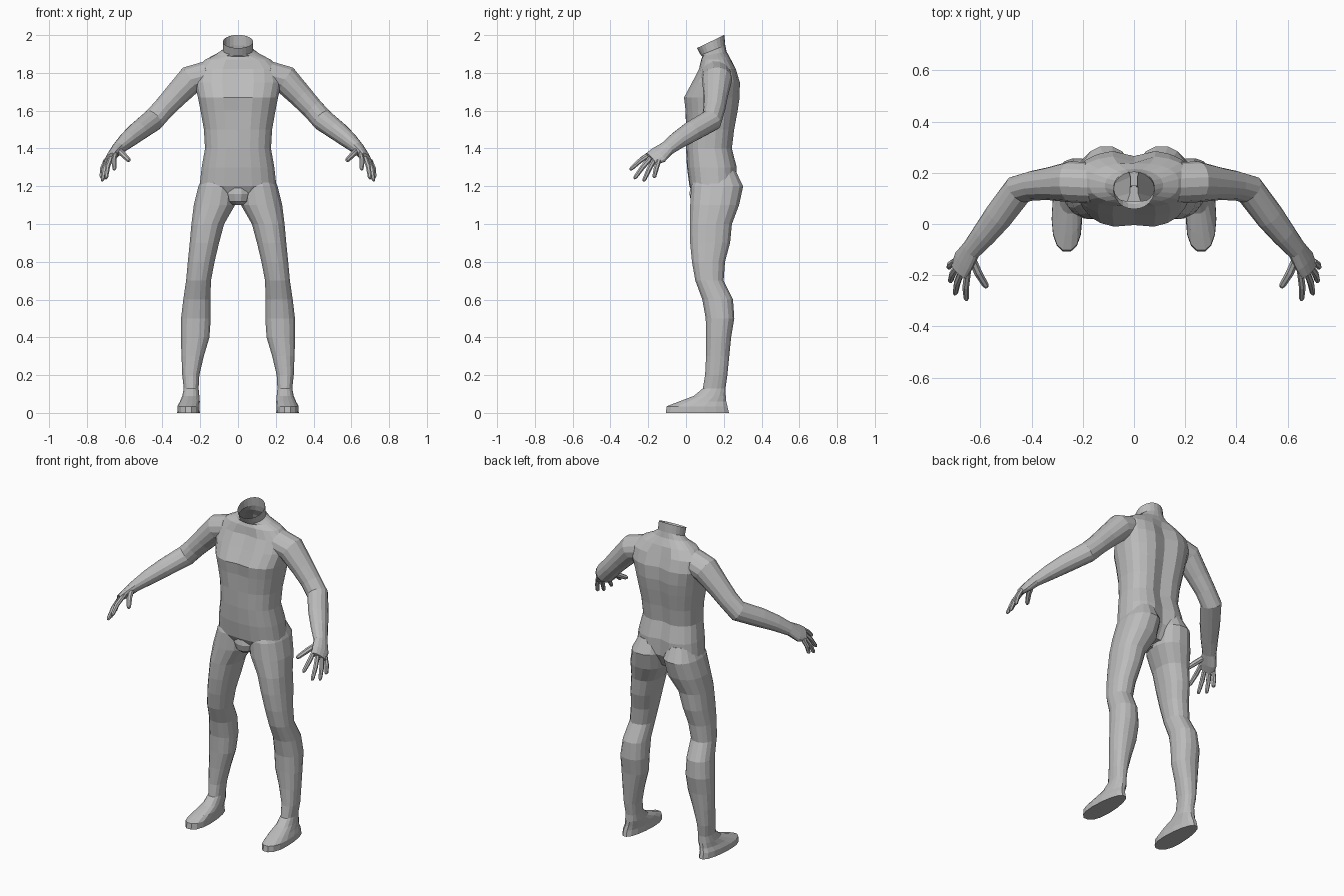
import bpy, bmesh, math
from mathutils import Vector

if "Cube" in bpy.data.objects:
    bpy.data.objects.remove(bpy.data.objects["Cube"])

skin = bpy.data.materials.new("grey_skin")
skin.diffuse_color = (0.5, 0.5, 0.5, 1)
skin.use_nodes = True
skin.node_tree.nodes["Principled BSDF"].inputs["Base Color"].default_value = skin.diffuse_color


def make_object(name, rings):
    """Skin a list of closed rings and cap both ends."""
    bm = bmesh.new()
    vs = [[bm.verts.new(p) for p in ring] for ring in rings]
    n = len(vs[0])
    for a, b in zip(vs, vs[1:]):
        for i in range(n):
            j = (i + 1) % n
            bm.faces.new((a[i], a[j], b[j], b[i]))
    bm.faces.new(vs[0])
    bm.faces.new(vs[-1])
    bmesh.ops.recalc_face_normals(bm, faces=bm.faces)
    me = bpy.data.meshes.new(name)
    bm.to_mesh(me)
    bm.free()
    me.materials.append(skin)
    ob = bpy.data.objects.new(name, me)
    bpy.context.scene.collection.objects.link(ob)
    return ob


def level_ring(z, cx, rx, yf, yb, n, power=1.0, tilt=0.0, shape=None):
    """Horizontal rounded section from yf (front) to yb (back)."""
    pts, cy, ry = [], (yf + yb) / 2, (yb - yf) / 2
    for i in range(n):
        a = 2 * math.pi * (i + 0.5) / n
        c, s = math.cos(a), math.sin(a)
        u = math.copysign(abs(c) ** power, c)
        v = math.copysign(abs(s) ** power, s)
        x, y = rx * u, ry * v
        if shape:
            x, y = shape(z, x, y, v)
        pts.append(Vector((cx + x, cy + y, z + tilt * y)))
    return pts


def tube(name, stations, n):
    """Oval tube along a path: (centre, half width, half thickness)."""
    cs = [Vector(s[0]) for s in stations]
    rings = []
    for i, (_, rw, rt) in enumerate(stations):
        t = (cs[min(i + 1, len(cs) - 1)] - cs[max(i - 1, 0)]).normalized()
        w = Vector((0, 1, 0))
        w = (w - t * w.dot(t)).normalized()
        h = t.cross(w)
        rings.append([cs[i] + w * rw * math.cos(k * 2 * math.pi / n)
                      + h * rt * math.sin(k * 2 * math.pi / n) for k in range(n)])
    return make_object(name, rings)


# Torso with spine groove and a slight hollow between the chest muscles
def torso_shape(z, x, y, v):
    dent = math.exp(-(x / 0.045) ** 2)
    if 1.15 < z < 1.87:
        if v > 0:
            y -= 0.025 * dent
        elif z > 1.55:
            y += 0.012 * dent
    return x, y


torso_rings = [
    (1.12, 0.08, 0.06, 0.21, 0), (1.2, 0.205, 0.018, 0.275, 0),
    (1.3, 0.194, 0.005, 0.275, 0), (1.4, 0.176, 0.0, 0.25, 0),
    (1.5, 0.182, 0.0, 0.262, 0), (1.6, 0.2, -0.008, 0.28, 0),
    (1.67, 0.214, -0.016, 0.29, 0), (1.75, 0.232, 0.028, 0.29, 0),
    (1.82, 0.225, 0.065, 0.268, 0), (1.87, 0.175, 0.08, 0.238, 0),
    (1.9, 0.115, 0.087, 0.215, 0.2), (1.92, 0.08, 0.078, 0.208, 0.4),
    (1.966, 0.08, 0.058, 0.203, 0.48)]
body = make_object("body", [
    level_ring(z, 0, rx, yf, yb, 22, 0.8 if z < 1.88 else 1.0, t, torso_shape)
    for z, rx, yf, yb, t in torso_rings])
parts = []

# Groin
parts.append(make_object("groin", [
    level_ring(z, 0, r, 0.06 - d, 0.15, 12)
    for z, r, d in [(1.1, 0.03, 0.01), (1.12, 0.058, 0.035),
                    (1.16, 0.072, 0.045), (1.21, 0.06, 0.035)]]))


# Legs and feet, narrower at the heel
def leg_shape(z, x, y, v):
    if z < 0.07:
        x *= 1 - 0.14 * (v + 1)
    return x, y


leg_rings = [
    (1.28, 0.1, 0.07, 0.06, 0.265), (1.2, 0.108, 0.103, 0.025, 0.305),
    (1.1, 0.125, 0.111, 0.02, 0.283), (1.0, 0.16, 0.088, 0.018, 0.245),
    (0.9, 0.178, 0.079, 0.02, 0.235), (0.8, 0.195, 0.072, 0.03, 0.208),
    (0.7, 0.209, 0.067, 0.048, 0.2), (0.6, 0.218, 0.073, 0.085, 0.25),
    (0.5, 0.223, 0.08, 0.103, 0.257), (0.4, 0.227, 0.077, 0.105, 0.24),
    (0.3, 0.24, 0.06, 0.105, 0.23), (0.2, 0.25, 0.046, 0.1, 0.22),
    (0.13, 0.248, 0.04, 0.088, 0.21), (0.09, 0.25, 0.046, 0.04, 0.212),
    (0.06, 0.255, 0.06, -0.04, 0.215), (0.035, 0.262, 0.067, -0.105, 0.222),
    (0.0, 0.262, 0.068, -0.11, 0.23)]
# Arms with palms
arm = [
    ((0.16, 0.16, 1.79), 0.08, 0.075), ((0.25, 0.165, 1.765), 0.08, 0.077),
    ((0.335, 0.157, 1.675), 0.064, 0.065), ((0.395, 0.15, 1.61), 0.058, 0.059),
    ((0.45, 0.135, 1.55), 0.06, 0.06), ((0.53, 0.03, 1.49), 0.058, 0.053),
    ((0.585, -0.04, 1.445), 0.05, 0.045), ((0.635, -0.1, 1.4), 0.042, 0.033),
    ((0.665, -0.145, 1.365), 0.055, 0.026), ((0.684, -0.185, 1.344), 0.048, 0.018)]
# Fingers: base and tip
fingers = {
    "thumb": ((0.632, -0.135, 1.39), (0.575, -0.248, 1.335)),
    "index_finger": ((0.65, -0.195, 1.366), (0.655, -0.298, 1.287)),
    "middle_finger": ((0.672, -0.185, 1.35), (0.7, -0.275, 1.24)),
    "ring_finger": ((0.69, -0.17, 1.335), (0.719, -0.225, 1.227)),
    "little_finger": ((0.702, -0.148, 1.325), (0.724, -0.17, 1.245))}

for side, s in (("left", 1), ("right", -1)):
    parts.append(make_object(side + "_leg", [
        level_ring(z, s * cx, s * rx, yf, yb, 16, 0.88, 0, leg_shape)
        for z, cx, rx, yf, yb in leg_rings]))
    flip = lambda p: Vector((s * p[0], p[1], p[2]))
    parts.append(tube(side + "_arm", [(flip(c), a, b) for c, a, b in arm], 14))
    for name, (a, b) in fingers.items():
        a, b = flip(a), flip(b)
        bend = a.lerp(b, 0.5) + Vector((s * 0.005, 0, 0.006))
        start = a.lerp(b, -0.15)
        r = 0.016 if name == "thumb" else 0.0135
        parts.append(tube(side + "_" + name, [
            (start, r, r), (bend, r, r), (a.lerp(b, 0.92), r * 0.8, r * 0.8),
            (b, r * 0.4, r * 0.4)], 7))

# Fuse everything into one continuous skin
for p in parts:
    m = body.modifiers.new("join_" + p.name, 'BOOLEAN')
    m.operation, m.solver, m.object = 'UNION', 'EXACT', p
deps = bpy.context.evaluated_depsgraph_get()
fused = bpy.data.meshes.new_from_object(body.evaluated_get(deps))
body.modifiers.clear()
body.data = fused
for p in parts:
    bpy.data.objects.remove(p)

# Open the neck
bm = bmesh.new()
bm.from_mesh(fused)
bm.normal_update()
cap = [f for f in bm.faces if f.normal.z > 0.7 and f.calc_center_median().z > 1.945]
bmesh.ops.delete(bm, geom=cap, context='FACES')
bm.to_mesh(fused)
bm.free()
